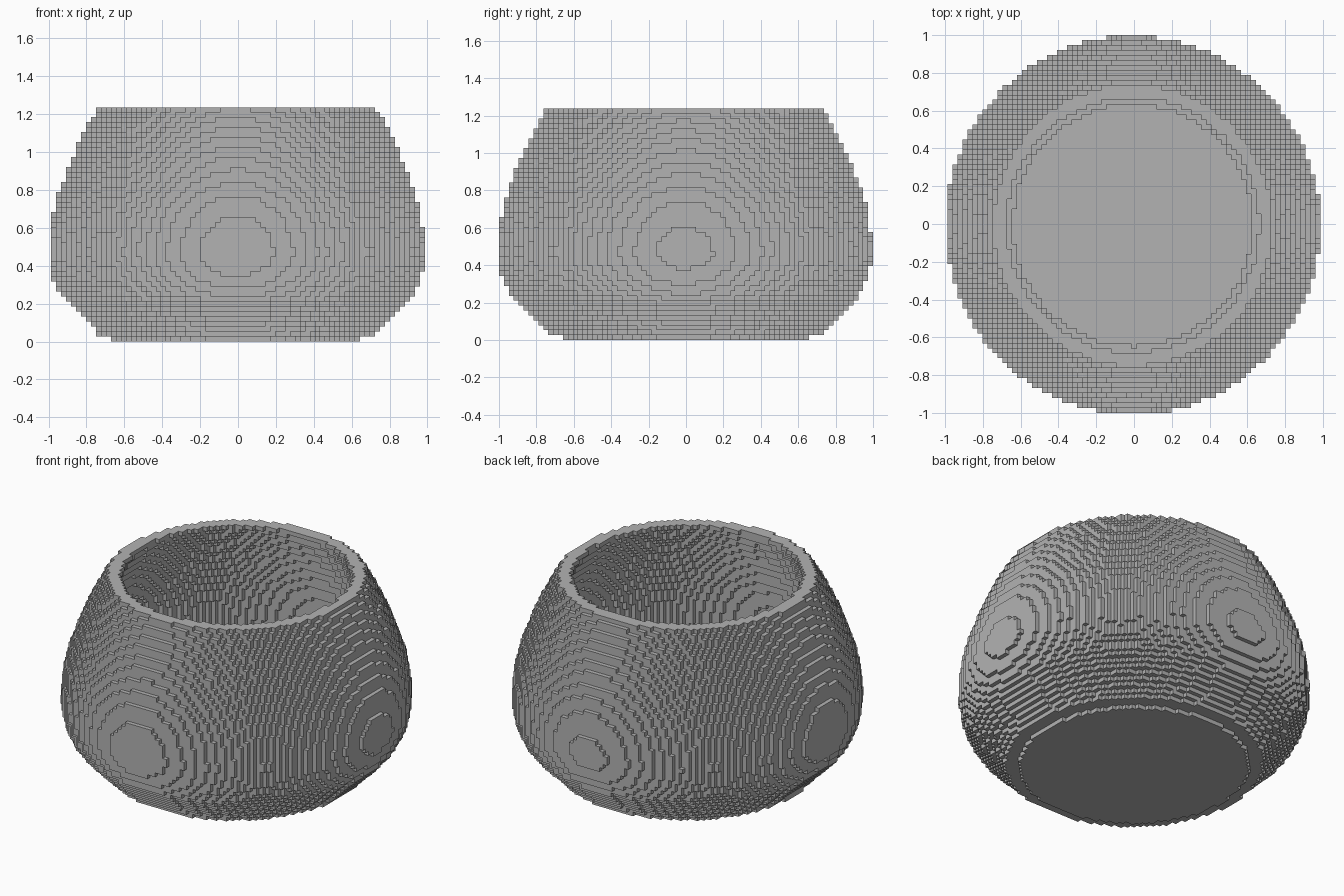
import bpy
import bmesh
import math
from mathutils import Vector

cube = bpy.data.objects.get("Cube")
if cube:
    bpy.data.objects.remove(cube, do_unlink=True)

V = 2 / 76          # edge of one block
LAYERS = 47
CENTRE = -0.006     # the round is slightly off the block grid

# Outer profile: (height, radius)
PROFILE = [(0.013, 0.66), (0.04, 0.745), (0.08, 0.775), (0.16, 0.86),
           (0.24, 0.935), (0.33, 0.978), (0.40, 0.995), (0.47, 1.002),
           (0.55, 0.997), (0.65, 0.985), (0.75, 0.962), (0.85, 0.925),
           (0.95, 0.887), (1.05, 0.842), (1.15, 0.79), (1.237, 0.74)]


def outer(z):
    """Radius of the outside at height z."""
    if z <= PROFILE[0][0]:
        return PROFILE[0][1]
    for (z0, r0), (z1, r1) in zip(PROFILE, PROFILE[1:]):
        if z <= z1:
            return r0 + (r1 - r0) * (z - z0) / (z1 - z0)
    return PROFILE[-1][1]


def inner(layer, z):
    """Radius of the hollow: a solid floor, then an even wall."""
    if layer < 2:
        return 0
    return min(outer(z) - 0.075, outer(z - 0.05) - 0.03)


# Fill the wall and floor with blocks
cells = set()
for k in range(LAYERS):
    z = (k + 0.5) * V
    r_out, r_in = outer(z), inner(k, z)
    for i in range(-38, 39):
        for j in range(-38, 38):
            x = i * V - CENTRE
            y = (j + 0.5) * V - CENTRE
            if r_in <= math.hypot(x / 0.99, y) <= r_out:
                cells.add((i, j, k))

# Keep only the exposed block faces
bm = bmesh.new()
corners = {}


def corner(p):
    key = tuple(round(c * 2) for c in p)
    if key not in corners:
        corners[key] = bm.verts.new(p * V)
    return corners[key]


for cell in cells:
    mid = Vector(cell) + Vector((0, 0.5, 0.5))
    for axis in range(3):
        for sign in (-1, 1):
            n = Vector((0, 0, 0))
            n[axis] = sign
            if tuple(int(c + d) for c, d in zip(cell, n)) in cells:
                continue
            u = Vector((0, 0, 0))
            u[(axis + 1) % 3] = 0.5
            w = n.cross(u)
            c = mid + n / 2
            bm.faces.new([corner(c + s * u + t * w)
                          for s, t in ((1, 1), (-1, 1), (-1, -1), (1, -1))])

mesh = bpy.data.meshes.new("block_bowl")
bm.normal_update()
bm.to_mesh(mesh)
bm.free()

# Plain grey finish
grey = bpy.data.materials.new("plain_grey")
grey.use_nodes = True
colour = (0.45, 0.45, 0.45, 1)
grey.diffuse_color = colour
grey.node_tree.nodes["Principled BSDF"].inputs["Base Color"].default_value = colour
mesh.materials.append(grey)

bowl = bpy.data.objects.new("block_bowl", mesh)
bpy.context.collection.objects.link(bowl)
